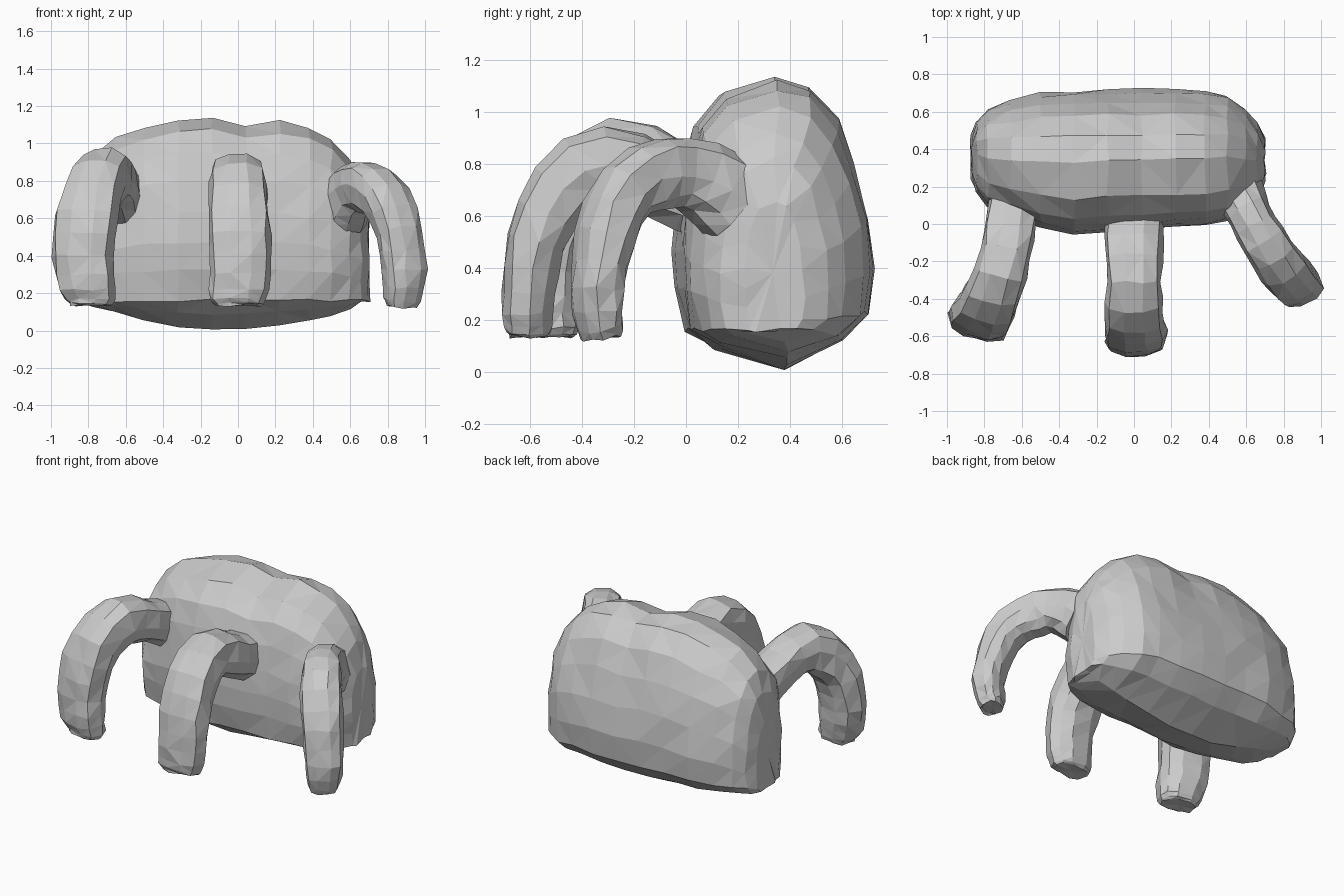
import bpy, bmesh, random
from mathutils import Vector

if "Cube" in bpy.data.objects:
    bpy.data.objects.remove(bpy.data.objects["Cube"])

random.seed(4)


def loft(name, rings, jitter=0.008):
    """Skin a list of closed rings, cap both ends, roughen and triangulate."""
    bm = bmesh.new()
    loops = [[bm.verts.new(p) for p in ring] for ring in rings]
    n = len(loops[0])
    for a, b in zip(loops, loops[1:]):
        for i in range(n):
            j = (i + 1) % n
            bm.faces.new((a[i], a[j], b[j], b[i]))
    for loop in (loops[0], loops[-1]):
        c = bm.verts.new(sum((v.co for v in loop), Vector()) / n)
        for i in range(n):
            bm.faces.new((loop[i], loop[(i + 1) % n], c))
    for v in bm.verts:
        v.co += Vector([random.uniform(-jitter, jitter) for _ in range(3)])
        v.co.z = max(v.co.z, 0)
    bmesh.ops.recalc_face_normals(bm, faces=bm.faces[:])
    bmesh.ops.triangulate(bm, faces=bm.faces[:])
    mesh = bpy.data.meshes.new(name)
    bm.to_mesh(mesh)
    bm.free()
    ob = bpy.data.objects.new(name, mesh)
    bpy.context.collection.objects.link(ob)
    return ob


# Body: side profile (depth, height), heights below 0 form the keel
profile = [(.55, -1), (.2, -.45), (.06, 0), (.01, .17), (0, .32), (.02, .48),
           (.05, .66), (.11, .81), (.24, .93), (.5, 1), (.68, .96), (.82, .83),
           (.91, .66), (.97, .46), (1, .25), (.97, .07), (.84, -.25)]
# x, front, back, top, keel
stations = [(-.87, .25, .48, .62, .16), (-.84, .17, .56, .8, .15),
            (-.78, .09, .62, .93, .13), (-.66, .03, .66, 1.03, .10),
            (-.5, -.02, .70, 1.09, .05), (-.32, -.05, .71, 1.13, .01),
            (-.14, -.04, .72, 1.14, .0), (.04, -.03, .72, 1.10, .0),
            (.22, -.02, .72, 1.125, .02), (.38, -.01, .71, 1.09, .05),
            (.5, .02, .69, 1.02, .08), (.6, .07, .62, .91, .12),
            (.66, .13, .55, .82, .15), (.70, .23, .46, .66, .16)]
EDGE = .16
loft("body", [[(x, f + u * (b - f), EDGE + v * ((t - EDGE) if v > 0 else (EDGE - k)))
               for u, v in profile] for x, f, b, t, k in stations])


# Legs: flattened tubes swept along an arch; points are x, y, z, half width, half thickness
def spline(pts, steps=2):
    out = []
    for i in range(len(pts) - 1):
        p0, p1, p2, p3 = (pts[min(max(i + d, 0), len(pts) - 1)] for d in (-1, 0, 1, 2))
        for s in range(steps):
            t = s / steps
            out.append([.5 * (2 * b + (c - a) * t + (2 * a - 5 * b + 4 * c - d) * t * t
                              + (3 * b - a - 3 * c + d) * t ** 3)
                        for a, b, c, d in zip(p0, p1, p2, p3)])
    return out + [list(pts[-1])]


section = [(1, .1), (.82, .68), (.38, 1), (-.38, 1), (-.82, .68),
           (-1, -.1), (-.85, -.7), (-.35, -.97), (.35, -.97), (.85, -.7)]


def leg(name, pts):
    path = spline(pts)
    flow = Vector(pts[-1][:3]) - Vector(pts[0][:3])
    side = Vector((-flow.y, flow.x, 0)).normalized()
    rings = []
    for i, p in enumerate(path):
        c = Vector(p[:3])
        tangent = (Vector(path[min(i + 1, len(path) - 1)][:3])
                   - Vector(path[max(i - 1, 0)][:3])).normalized()
        if i == len(path) - 1:
            tangent = Vector((0, 0, -1))
        up = tangent.cross(side).normalized()
        rings.append([c + side * (a * p[3]) - up * (b * p[4]) for a, b in section])
    return loft(name, rings)


leg("left_leg", [(-.64, .16, .68, .14, .15), (-.67, -.06, .77, .14, .13),
                 (-.71, -.26, .83, .14, .15), (-.78, -.42, .71, .16, .14),
                 (-.82, -.49, .50, .17, .12), (-.82, -.51, .30, .16, .11),
                 (-.79, -.51, .17, .14, .09), (-.79, -.51, .135, .11, .07)])
leg("middle_leg", [(0, .1, .66, .16, .15), (0, -.1, .73, .16, .14),
                   (0, -.31, .81, .145, .145), (0, -.48, .71, .16, .13),
                   (.01, -.58, .50, .165, .115), (.01, -.61, .30, .16, .10),
                   (0, -.61, .17, .15, .09), (0, -.61, .135, .12, .07)])
leg("right_leg", [(.56, .18, .66, .13, .17), (.62, .05, .75, .12, .14),
                  (.69, -.08, .77, .12, .135), (.79, -.23, .70, .13, .12),
                  (.86, -.31, .52, .13, .10), (.89, -.34, .32, .12, .09),
                  (.88, -.33, .17, .10, .08), (.87, -.32, .135, .08, .06)])
